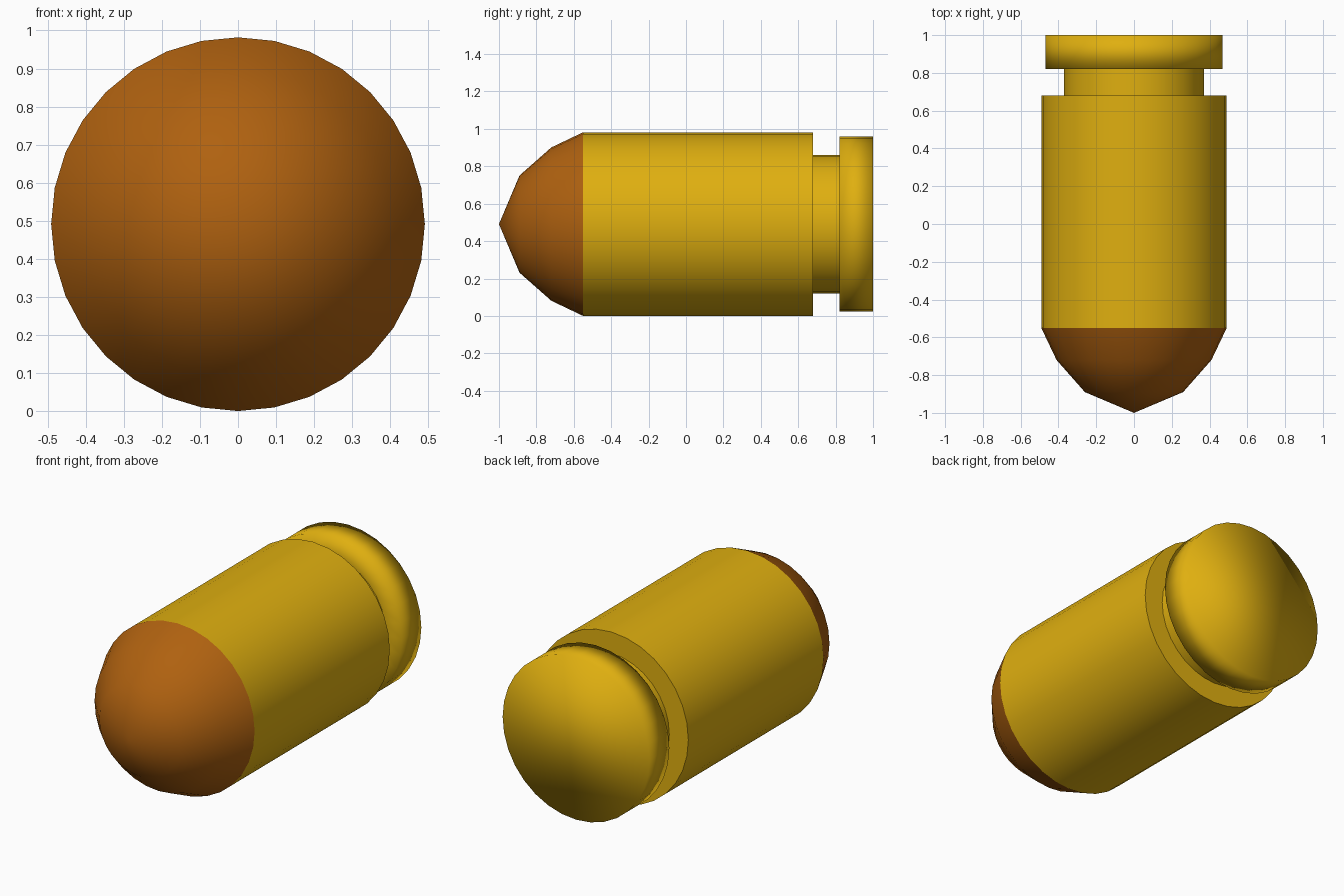
import bpy, bmesh
from math import sin, cos, pi, radians

if "Cube" in bpy.data.objects:
    bpy.data.objects.remove(bpy.data.objects["Cube"])

SIDES = 32
CENTRE_Z = 0.491


def material(name, rgb):
    m = bpy.data.materials.new(name)
    m.diffuse_color = (*rgb, 1)
    m.use_nodes = True
    m.node_tree.nodes["Principled BSDF"].inputs["Base Color"].default_value = m.diffuse_color
    return m


def lathe(name, profile, mat, sharp_angle):
    """Revolve (y, radius) points around the long axis."""
    bm = bmesh.new()
    rings = []
    for y, r in profile:
        if r == 0:
            rings.append([bm.verts.new((0, y, CENTRE_Z))] * SIDES)
        else:
            rings.append([bm.verts.new((r * sin(2 * pi * i / SIDES), y,
                                        CENTRE_Z + r * cos(2 * pi * i / SIDES)))
                          for i in range(SIDES)])
    for a, b in zip(rings, rings[1:]):
        for i in range(SIDES):
            j = (i + 1) % SIDES
            bm.faces.new(list(dict.fromkeys((a[i], a[j], b[j], b[i]))))
    # flat cap at the back end where the part is closed
    if profile[-1][0] == 1.0:
        bm.faces.new(rings[-1])
    bmesh.ops.recalc_face_normals(bm, faces=bm.faces)
    mesh = bpy.data.meshes.new(name)
    bm.to_mesh(mesh)
    bm.free()
    mesh.materials.append(mat)
    ob = bpy.data.objects.new(name, mesh)
    bpy.context.collection.objects.link(ob)
    bpy.ops.object.select_all(action='DESELECT')
    ob.select_set(True)
    bpy.context.view_layer.objects.active = ob
    bpy.ops.object.shade_smooth_by_angle(angle=radians(sharp_angle))
    return ob


brass = material("brass", (0.74, 0.43, 0.005))
copper = material("copper", (0.43, 0.12, 0.005))

# pointed nose
lathe("nose", [(-1.0, 0), (-0.89, 0.26), (-0.72, 0.41), (-0.55, 0.491)], copper, 60)
# straight casing with its rear shoulder
lathe("casing", [(-0.55, 0.491), (0.68, 0.491), (0.68, 0.37)], brass, 60)
# extraction groove and softly shaded rear rim
lathe("groove", [(0.68, 0.37), (0.82, 0.37)], brass, 60)
lathe("rim", [(0.82, 0.37), (0.82, 0.468), (1.0, 0.468)], brass, 120)
